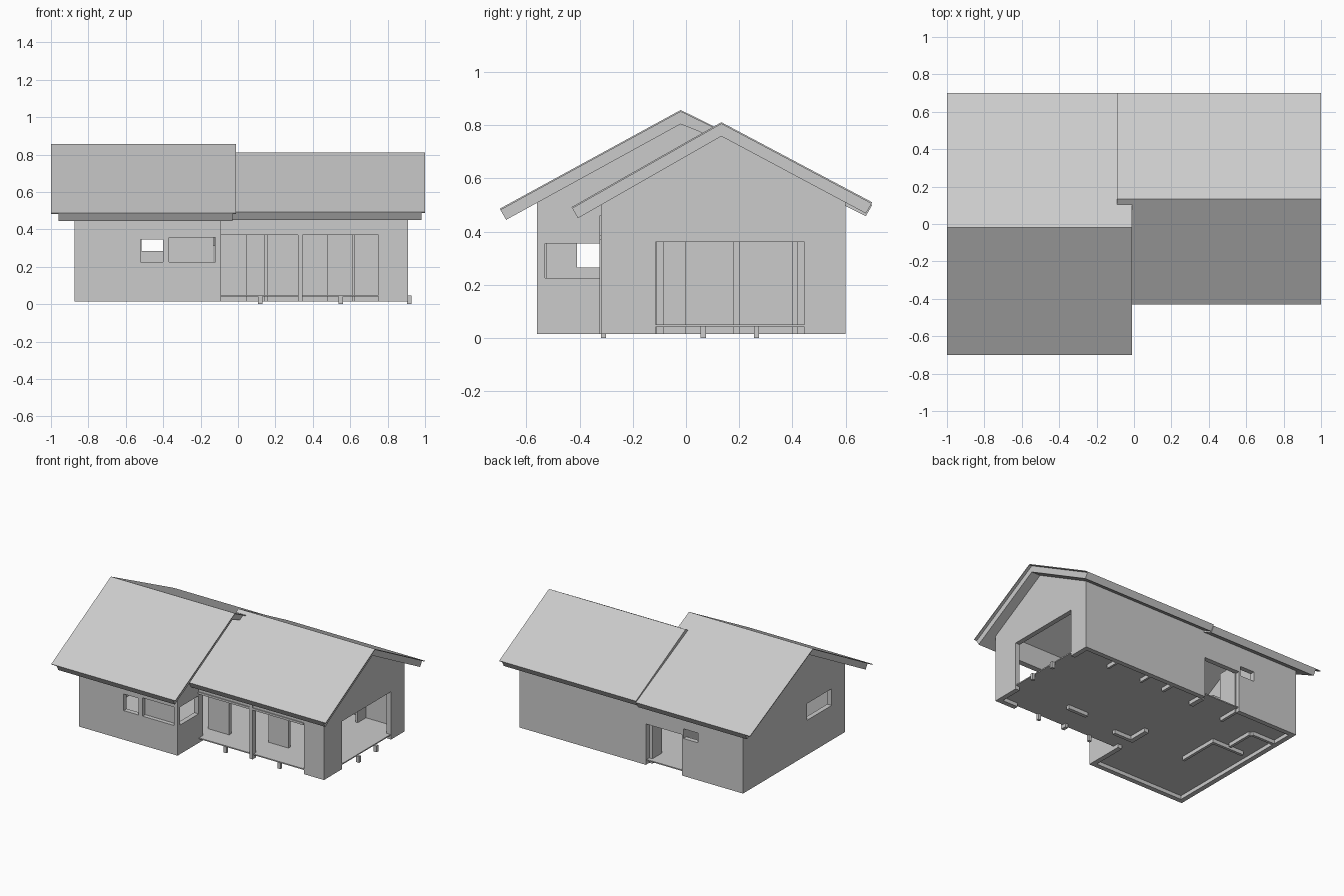
import bpy
import bmesh
from mathutils import Vector

if "Cube" in bpy.data.objects:
    bpy.data.objects.remove(bpy.data.objects["Cube"], do_unlink=True)

grey = bpy.data.materials.new("plain_grey")
grey.use_nodes = True
COLOUR = (0.6, 0.6, 0.6, 1)
grey.diffuse_color = COLOUR
grey.node_tree.nodes["Principled BSDF"].inputs["Base Color"].default_value = COLOUR


def prism(name, profile, x0, x1):
    """Extrude a (y, z) outline along x."""
    bm = bmesh.new()
    face = bm.faces.new([bm.verts.new((x0, y, z)) for y, z in profile])
    ext = bmesh.ops.extrude_face_region(bm, geom=[face])
    moved = [g for g in ext["geom"] if isinstance(g, bmesh.types.BMVert)]
    bmesh.ops.translate(bm, verts=moved, vec=Vector((x1 - x0, 0, 0)))
    bmesh.ops.recalc_face_normals(bm, faces=bm.faces)
    mesh = bpy.data.meshes.new(name)
    bm.to_mesh(mesh)
    bm.free()
    mesh.materials.append(grey)
    obj = bpy.data.objects.new(name, mesh)
    bpy.context.collection.objects.link(obj)
    return obj


def box(name, x0, x1, y0, y1, z0, z1):
    return prism(name, [(y0, z0), (y1, z0), (y1, z1), (y0, z1)], x0, x1)


def cut(obj, cutters):
    """Subtract each cutter, then discard it."""
    bpy.context.view_layer.objects.active = obj
    for cutter in cutters:
        cutter.hide_render = True
        mod = obj.modifiers.new("opening", "BOOLEAN")
        mod.operation = "DIFFERENCE"
        mod.solver = "EXACT"
        mod.object = cutter
        bpy.ops.object.modifier_apply(modifier=mod.name)
        bpy.data.objects.remove(cutter, do_unlink=True)


def hole(x0, x1, y0, y1, z0, z1):
    return box("cutter", x0, x1, y0, y1, z0, z1)


# Roof outlines: front eave, ridge, back eave
WING = [(-0.70, 0.486), (-0.02, 0.857), (0.70, 0.500)]
MAIN = [(-0.43, 0.492), (0.133, 0.811), (0.70, 0.510)]
STEP = 0.107           # where the wing roof meets the main roof
BASE, FLOOR, WALL = 0.015, 0.05, 0.035


def roof_z(roof, y):
    (ya, za), (yb, zb) = roof[:2] if y < roof[1][0] else roof[1:]
    return za + (zb - za) * (y - ya) / (yb - ya)


def layer(name, roof, top, bottom, x0, x1):
    """One folded roof layer between two depths, with square-cut eaves."""
    def line(depth):
        (ya, za), (yr, zr), (yb, zb) = roof
        back = 0.5 * depth if yb > 0.5 else 0
        return [(ya + 0.5 * depth, za - 0.87 * depth), (yr, zr - 1.1 * depth),
                (yb - back, zb - 0.87 * depth)]
    return prism(name, line(top) + line(bottom)[::-1], x0, x1)


short_wing = WING[:2] + [(STEP, roof_z(WING, STEP))]
for part, roof, x0, x1, d0, d1 in (
        ("wing_roof", WING, -1, -0.09, -0.96, -0.09),
        ("wing_roof_end", short_wing, -0.09, -0.01, -0.09, -0.03),
        ("main_roof", MAIN, -0.09, 1, -0.09, 0.98)):
    layer(part + "_cover", roof, 0, 0.006, x0, x1)
    layer(part + "_deck", roof, 0.006, 0.048, d0, d1)


def gable_outline(roof, y0, y1, bottom, drop):
    yr = roof[1][0]
    return [(y0, bottom), (y1, bottom), (y1, roof_z(roof, y1) - drop),
            (yr, roof_z(roof, yr) - drop), (y0, roof_z(roof, y0) - drop)]


def shell(name, roof, x0, x1, y0, y1, inner_x0, inner_x1):
    """Hollow gabled walls, open below and above."""
    walls = prism(name, gable_outline(roof, y0, y1, BASE, 0.045), x0, x1)
    core = prism("cutter", gable_outline(roof, y0 + WALL, y1 - WALL, -0.1, -0.1),
                 inner_x0, inner_x1)
    cut(walls, [core])
    return walls


# Wing walls with windows, back door and inner doorways
wing = shell("wing_walls", WING, -0.875, -0.09, -0.56, 0.60, -0.84, -0.125)
cut(wing, [
    hole(-0.37, -0.12, -0.60, -0.53, 0.225, 0.357),
    hole(-0.52, -0.40, -0.60, -0.50, 0.225, 0.345),
    hole(-0.13, -0.05, -0.53, -0.32, 0.225, 0.355),
    hole(-0.90, -0.80, -0.41, -0.13, 0.265, 0.385),
    hole(-0.39, -0.10, 0.56, 0.65, -0.1, 0.31),
    hole(-0.516, -0.40, 0.50, 0.65, 0.285, 0.355),
    hole(-0.15, -0.05, -0.27, -0.165, -0.1, 0.36),
    hole(-0.15, -0.05, 0.0, 0.45, -0.1, 0.36),
])

# Main walls with wide front and side openings
main = shell("main_walls", MAIN, -0.09, 0.91, -0.32, 0.60, -0.12, 0.875)
cut(main, [
    hole(-0.12, 0.32, -0.36, -0.25, -0.1, 0.37),
    hole(0.345, 0.75, -0.36, -0.25, -0.1, 0.37),
    hole(0.85, 0.95, -0.115, 0.445, -0.1, 0.36),
])

# Beam over the front openings and the column between them
box("front_beam", -0.09, 0.75, -0.326, -0.30, 0.37, 0.385)
box("front_column", 0.32, 0.345, -0.326, -0.285, BASE, 0.46)

# Floors
box("wing_floor", -0.86, -0.10, -0.545, 0.59, 0.042, FLOOR)
box("main_floor", -0.10, 0.905, -0.315, 0.59, 0.042, FLOOR)

# Inner partitions: x and y extents
partitions = [
    (-0.09, 0.045, -0.165, -0.14), (0.32, 0.48, -0.11, -0.085),
    (0.61, 0.625, 0.47, 0.57), (0.33, 0.345, 0.47, 0.57),
    (0.14, 0.16, 0.47, 0.57), (-0.54, -0.52, -0.13, 0.18),
    (-0.78, -0.52, 0.16, 0.18), (-0.66, -0.64, 0.20, 0.40),
    (-0.845, -0.66, 0.40, 0.42), (-0.40, -0.38, 0.42, 0.57),
]
for i, extent in enumerate(partitions):
    box(f"partition_{i + 1}", *extent, BASE, 0.37)

# Short foundation posts under the openings
for i, (x, y) in enumerate([(0.12, -0.31), (0.55, -0.31), (0.915, 0.065), (0.915, 0.265)]):
    box(f"foundation_post_{i + 1}", x - 0.012, x + 0.012, y - 0.01, y + 0.01, 0, 0.045)
